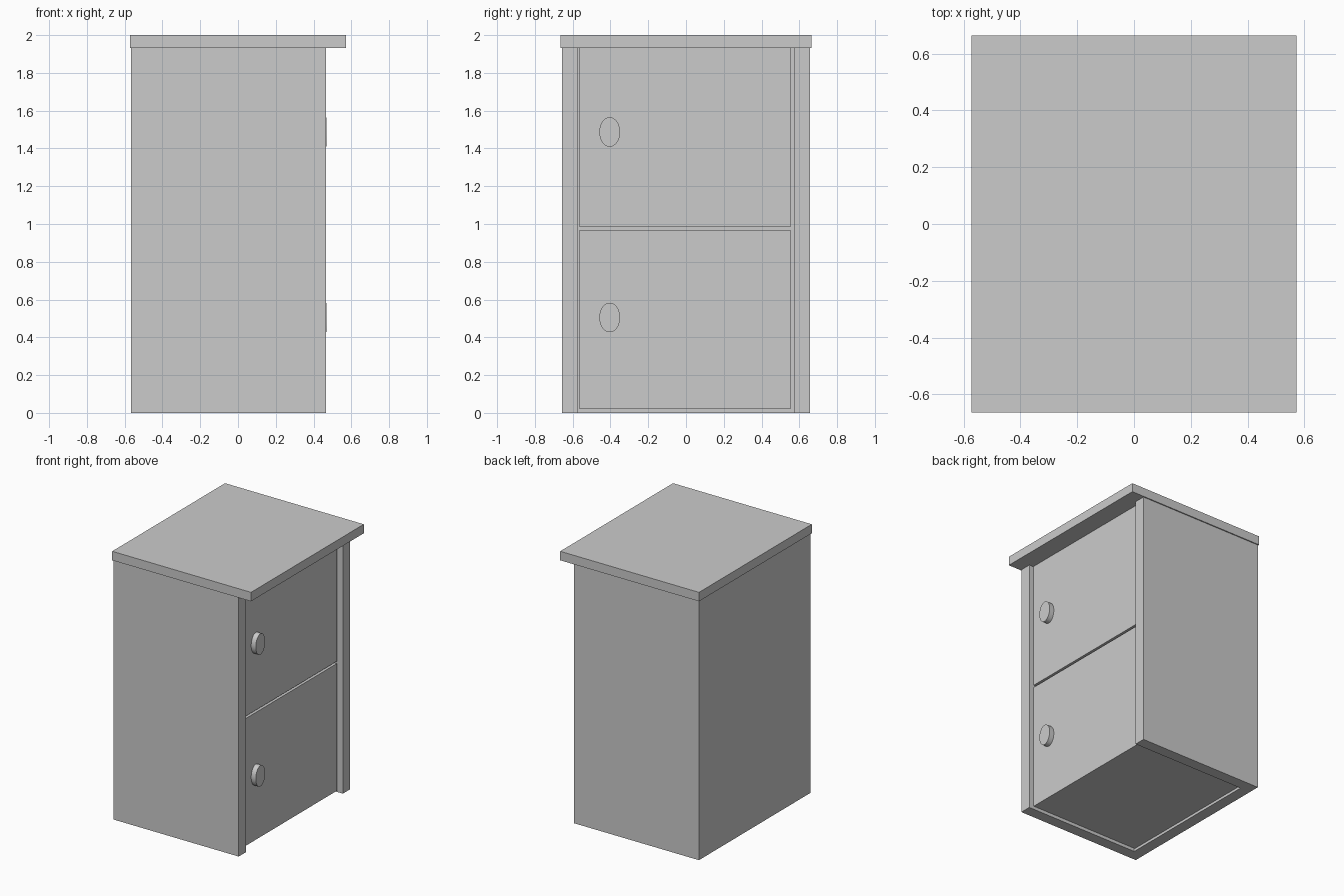
import bpy, bmesh
from mathutils import Matrix
from math import radians

if "Cube" in bpy.data.objects:
    bpy.data.objects.remove(bpy.data.objects["Cube"])

TOP_Z = 1.933      # underside of the top slab
WALL = 0.085       # carcass thickness


def add_mesh(name, bm):
    bmesh.ops.recalc_face_normals(bm, faces=bm.faces)
    me = bpy.data.meshes.new(name)
    bm.to_mesh(me)
    bm.free()
    ob = bpy.data.objects.new(name, me)
    bpy.context.collection.objects.link(ob)
    return ob


def box(name, x, y, z):
    bm = bmesh.new()
    size = [b - a for a, b in (x, y, z)]
    mid = [(a + b) / 2 for a, b in (x, y, z)]
    bmesh.ops.create_cube(bm, size=1, matrix=Matrix.Translation(mid) @ Matrix.Diagonal((*size, 1)))
    return add_mesh(name, bm)


def extrude_up(name, outline, height):
    bm = bmesh.new()
    face = bm.faces.new([bm.verts.new((x, y, 0)) for x, y in outline])
    top = bmesh.ops.extrude_face_region(bm, geom=[face], use_keep_orig=True)["geom"]
    bmesh.ops.translate(bm, vec=(0, 0, height),
                        verts=[v for v in top if isinstance(v, bmesh.types.BMVert)])
    return add_mesh(name, bm)


def knob(name, x0, x1, y, z, ry, rz):
    bm = bmesh.new()
    place = (Matrix.Translation(((x0 + x1) / 2, y, z))
             @ Matrix.Diagonal((1, ry, rz, 1)) @ Matrix.Rotation(radians(90), 4, 'Y'))
    bmesh.ops.create_cone(bm, cap_ends=True, segments=48, radius1=1, radius2=1,
                          depth=x1 - x0, matrix=place)
    ob = add_mesh(name, bm)
    for o in bpy.context.selected_objects:
        o.select_set(False)
    ob.select_set(True)
    bpy.context.view_layer.objects.active = ob
    bpy.ops.object.shade_smooth_by_angle(angle=radians(30))
    return ob


# Carcass: two sides and back as one U-shaped shell, open towards +x
back, front, side = -0.566, 0.465, 0.656
inner = side - WALL
extrude_up("carcass", [(back, -side), (front, -side), (front, -inner), (back + WALL, -inner),
                       (back + WALL, inner), (front, inner), (front, side), (back, side)], TOP_Z)

# Overhanging top slab
box("top_slab", (-0.572, 0.572), (-0.664, 0.664), (TOP_Z, 2.0))

# Two stacked drawers set back from the carcass edge, each with an oval knob
for label, z0, z1, knob_z in (("lower", 0.02, 0.968, 0.505), ("upper", 0.985, TOP_Z, 1.487)):
    box(label + "_drawer", (back + WALL, 0.43), (-0.565, 0.552), (z0, z1))
    knob(label + "_knob", 0.425, 0.468, -0.404, knob_z, 0.055, 0.078)
